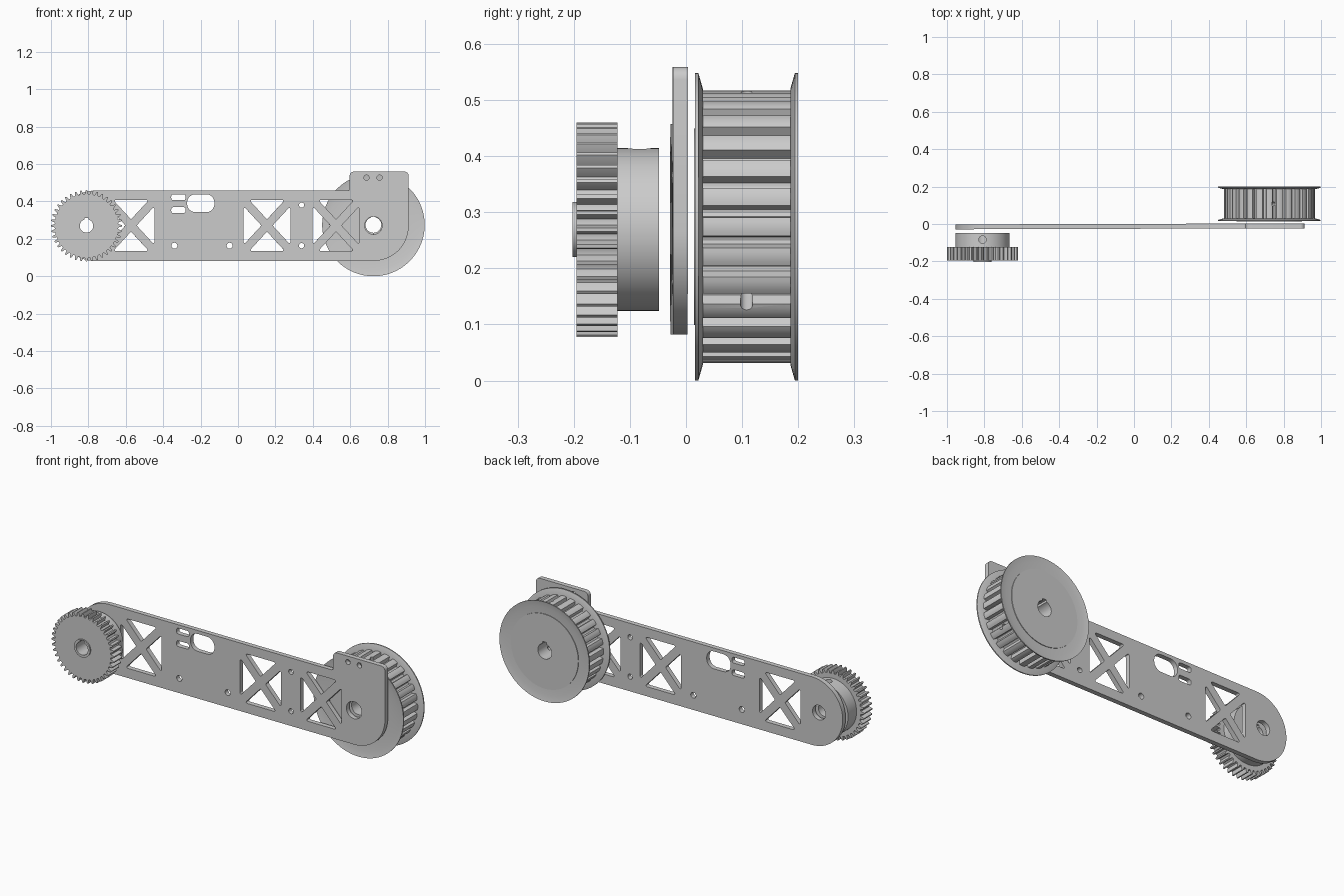
import bpy, bmesh
from math import sin, cos, tan, atan2, pi, radians
from mathutils import Vector, Matrix

if "Cube" in bpy.data.objects:
    bpy.data.objects.remove(bpy.data.objects["Cube"])


def finish(name, bm):
    bmesh.ops.remove_doubles(bm, verts=bm.verts, dist=1e-5)
    bmesh.ops.recalc_face_normals(bm, faces=bm.faces)
    me = bpy.data.meshes.new(name)
    bm.to_mesh(me)
    bm.free()
    ob = bpy.data.objects.new(name, me)
    bpy.context.collection.objects.link(ob)
    return ob


def smooth(ob):
    bpy.ops.object.select_all(action='DESELECT')
    ob.select_set(True)
    bpy.context.view_layer.objects.active = ob
    bpy.ops.object.shade_smooth_by_angle(angle=radians(25))


def extrude(name, loops, y0, y1):
    """Extrude XZ outlines (first is outer, the rest holes) from y0 to y1."""
    cu = bpy.data.curves.new(name + "_outline", 'CURVE')
    cu.dimensions, cu.fill_mode, cu.extrude = '2D', 'BOTH', (y1 - y0) / 2
    for loop in loops:
        s = cu.splines.new('POLY')
        s.points.add(len(loop) - 1)
        for p, (x, z) in zip(s.points, loop):
            p.co = (x, z, 0, 1)
        s.use_cyclic_u = True
    tmp = bpy.data.objects.new(name + "_outline", cu)
    bpy.context.collection.objects.link(tmp)
    deps = bpy.context.evaluated_depsgraph_get()
    me = bpy.data.meshes.new_from_object(tmp.evaluated_get(deps))
    bm = bmesh.new()
    bm.from_mesh(me)
    bm.transform(Matrix.Translation((0, (y0 + y1) / 2, 0)) @ Matrix.Rotation(pi / 2, 4, 'X'))
    bpy.data.objects.remove(tmp)
    bpy.data.meshes.remove(me)
    return finish(name, bm)


def lathe(name, prof, cx, cz, n=96):
    """Spin a closed (radius, y) profile around a y axis."""
    bm = bmesh.new()
    rings = [[bm.verts.new((cx + r * cos(2 * pi * i / n), y, cz + r * sin(2 * pi * i / n)))
              for r, y in prof] for i in range(n)]
    m = len(prof)
    for i in range(n):
        a, b = rings[i], rings[(i + 1) % n]
        for j in range(m):
            bm.faces.new((a[j], a[(j + 1) % m], b[(j + 1) % m], b[j]))
    return finish(name, bm)


def circle(cx, cz, r, n=32):
    return [(cx + r * cos(2 * pi * i / n), cz + r * sin(2 * pi * i / n)) for i in range(n)]


def keyed_bore(cx, cz, r, w, top, n=32):
    a = atan2(w, (r * r - w * w) ** 0.5)
    pts = [(cx - w, cz + top), (cx + w, cz + top)]
    for i in range(n + 1):
        t = pi / 2 - a - (2 * pi - 2 * a) * i / n
        pts.append((cx + r * cos(t), cz + r * sin(t)))
    return pts


def rounded(pts):
    """Polygon of (x, z, radius) with filleted corners."""
    out = []
    for i, (x, z, r) in enumerate(pts):
        p = Vector((x, z))
        a = (Vector(pts[i - 1][:2]) - p).normalized()
        b = (Vector(pts[(i + 1) % len(pts)][:2]) - p).normalized()
        ang = a.angle(b)
        c = p + (a + b).normalized() * r / sin(ang / 2)
        v0, v1 = p + a * r / tan(ang / 2) - c, p + b * r / tan(ang / 2) - c
        t0 = atan2(v0.y, v0.x)
        d = (atan2(v1.y, v1.x) - t0 + pi) % (2 * pi) - pi
        n = 24 if r > 0.1 else 6
        out += [(c.x + r * cos(t0 + d * k / n), c.y + r * sin(t0 + d * k / n)) for k in range(n + 1)]
    return out


def rect(x0, x1, z0, z1, r):
    return rounded([(x0, z0, r), (x1, z0, r), (x1, z1, r), (x0, z1, r)])


def toothed(cx, cz, count, tooth):
    pts = []
    for i in range(count):
        for f, r in tooth:
            t = 2 * pi * (i + f) / count
            pts.append((cx + r * cos(t), cz + r * sin(t)))
    return pts


def drill(ob, cx, y, cz, angle, r, length):
    """Radial set-screw hole at the given angle in the XZ plane."""
    d = Vector((cos(angle), 0, sin(angle)))
    bm = bmesh.new()
    bmesh.ops.create_cone(bm, cap_ends=True, segments=20, radius1=r, radius2=r, depth=length)
    bm.transform(Matrix.Translation(Vector((cx, y, cz)) + d * length / 2)
                 @ d.to_track_quat('Z', 'Y').to_matrix().to_4x4())
    cutter = finish("screw_hole_cutter", bm)
    cutter.hide_render = True
    mod = ob.modifiers.new("screw_hole", 'BOOLEAN')
    mod.operation, mod.object, mod.solver = 'DIFFERENCE', cutter, 'EXACT'
    bpy.ops.object.select_all(action='DESELECT')
    bpy.context.view_layer.objects.active = ob
    ob.select_set(True)
    bpy.ops.object.modifier_apply(modifier=mod.name)
    bpy.data.objects.remove(cutter)


GX, PX, CZ = -0.81, 0.724, 0.271   # gear axis, pulley axis, axis height

# Arm plate: outline, braced windows, slots and holes
loops = [rounded([(-0.954, 0.082, 0.187), (0.912, 0.082, 0.186), (0.912, 0.559, 0.022),
                  (0.597, 0.559, 0.022), (0.597, 0.457, 0.012), (-0.954, 0.457, 0.187)])]
for cx in (-0.572, 0.155, 0.524):
    hw, hh, s = 0.125, 0.136, 0.03
    for k in (-1, 1):
        loops.append(rounded([(cx - hw + s, CZ + k * hh, 0.006), (cx + hw - s, CZ + k * hh, 0.006),
                              (cx, CZ + k * s * 1.1, 0.006)]))
        loops.append(rounded([(cx + k * hw, CZ - hh + s * 1.1, 0.006),
                              (cx + k * hw, CZ + hh - s * 1.1, 0.006), (cx + k * s, CZ, 0.006)]))
for z in (0.353, 0.422):
    loops.append(rect(-0.357, -0.28, z - 0.016, z + 0.016, 0.012))
loops.append(rect(-0.272, -0.126, 0.342, 0.438, 0.044))
for x, z, r in ((-0.34, 0.163, 0.016), (-0.045, 0.163, 0.016), (0.34, 0.163, 0.014), (0.34, 0.38, 0.014),
                (0.687, 0.527, 0.014), (0.757, 0.527, 0.014), (GX, CZ, 0.04), (PX, CZ, 0.047)):
    loops.append(circle(x, z, r, 28))
plate = extrude("arm_plate", loops, -0.0255, 0.0005)
plate.data.transform(Matrix.Rotation(0.003, 4, 'Z'))
smooth(plate)

# Spur gear with hub and front collar
bore = keyed_bore(GX, CZ - 0.002, 0.036, 0.012, 0.043)
gz = CZ - 0.002
tooth = [(-0.5, 0.17), (-0.3, 0.171), (-0.22, 0.182), (-0.11, 0.191),
         (0.11, 0.191), (0.22, 0.182), (0.3, 0.171)]
smooth(extrude("spur_gear", [toothed(GX, gz, 40, tooth), bore], -0.195, -0.122))
smooth(extrude("gear_collar", [circle(GX, gz, 0.049, 48), bore], -0.202, -0.19))
hub = extrude("gear_hub", [circle(GX, gz, 0.145, 96), bore], -0.124, -0.048)
drill(hub, GX, -0.083, gz, pi / 2, 0.02, 0.2)
smooth(hub)

# Belt pulley: grooved drum, two flared flanges, end discs
pz = 0.274
pbore = keyed_bore(PX, pz, 0.042, 0.012, 0.052)
groove = [(-0.3, 0.241), (-0.15, 0.2425), (0, 0.243), (0.15, 0.2425), (0.3, 0.241),
          (0.37, 0.219), (0.5, 0.217), (0.63, 0.219)]
drum = extrude("pulley_drum", [toothed(PX, pz, 28, groove), pbore], 0.027, 0.189)
drill(drum, PX, 0.108, pz, radians(85), 0.011, 0.3)
drill(drum, PX, 0.108, pz, radians(-35), 0.011, 0.3)
smooth(drum)
flange = [(0.15, 0.03), (0.246, 0.03), (0.274, 0.022), (0.274, 0.016), (0.24, 0.0225), (0.15, 0.0225)]
smooth(lathe("front_flange", flange, PX, pz))
smooth(lathe("back_flange", [(r, 0.216 - y) for r, y in flange], PX, pz))
smooth(extrude("front_disc", [circle(PX, pz, 0.175, 96), pbore], 0.0145, 0.03))
smooth(extrude("back_disc", [circle(PX, pz, 0.205, 96), pbore], 0.186, 0.197))
